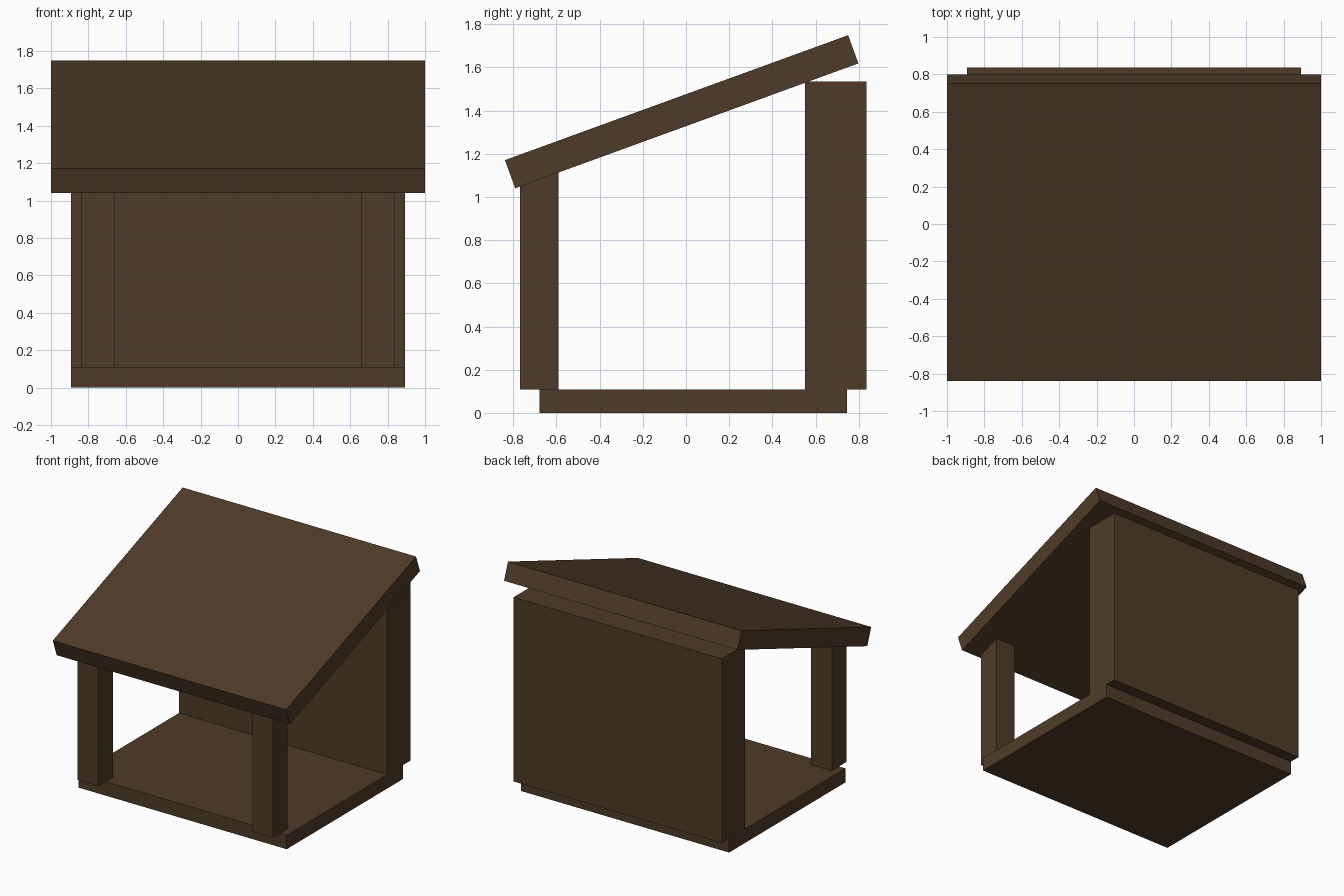
import bpy, bmesh, math
from mathutils import Matrix

if "Cube" in bpy.data.objects:
    bpy.data.objects.remove(bpy.data.objects["Cube"])

wood = bpy.data.materials.new("dark brown wood")
wood.diffuse_color = (0.078, 0.044, 0.021, 1)
wood.use_nodes = True
wood.node_tree.nodes["Principled BSDF"].inputs["Base Color"].default_value = wood.diffuse_color


def box(name, lo, hi):
    """Axis-aligned box between two corners."""
    size = [b - a for a, b in zip(lo, hi)]
    mid = [(a + b) / 2 for a, b in zip(lo, hi)]
    bm = bmesh.new()
    bmesh.ops.create_cube(bm, size=1, matrix=Matrix.Diagonal((*size, 1)))
    mesh = bpy.data.meshes.new(name)
    bm.to_mesh(mesh)
    bm.free()
    mesh.materials.append(wood)
    ob = bpy.data.objects.new(name, mesh)
    ob.location = mid
    bpy.context.collection.objects.link(ob)
    return ob


# floor slab and thick back wall
box("floor", (-0.892, -0.678, 0), (0.892, 0.746, 0.108))
box("back_wall", (-0.892, 0.552, 0.108), (0.892, 0.836, 1.535))

# two front posts, tops buried in the roof
for side, x in (("left", -0.748), ("right", 0.748)):
    box(side + "_front_post", (x - 0.088, -0.768, 0.108), (x + 0.088, -0.59, 1.13))

# sloping slab roof, higher at the back
roof = box("roof", (-1, -0.846, -0.0695), (1, 0.846, 0.0695))
roof.location = (0, -0.02, 1.395)
roof.rotation_euler.x = math.radians(20)
